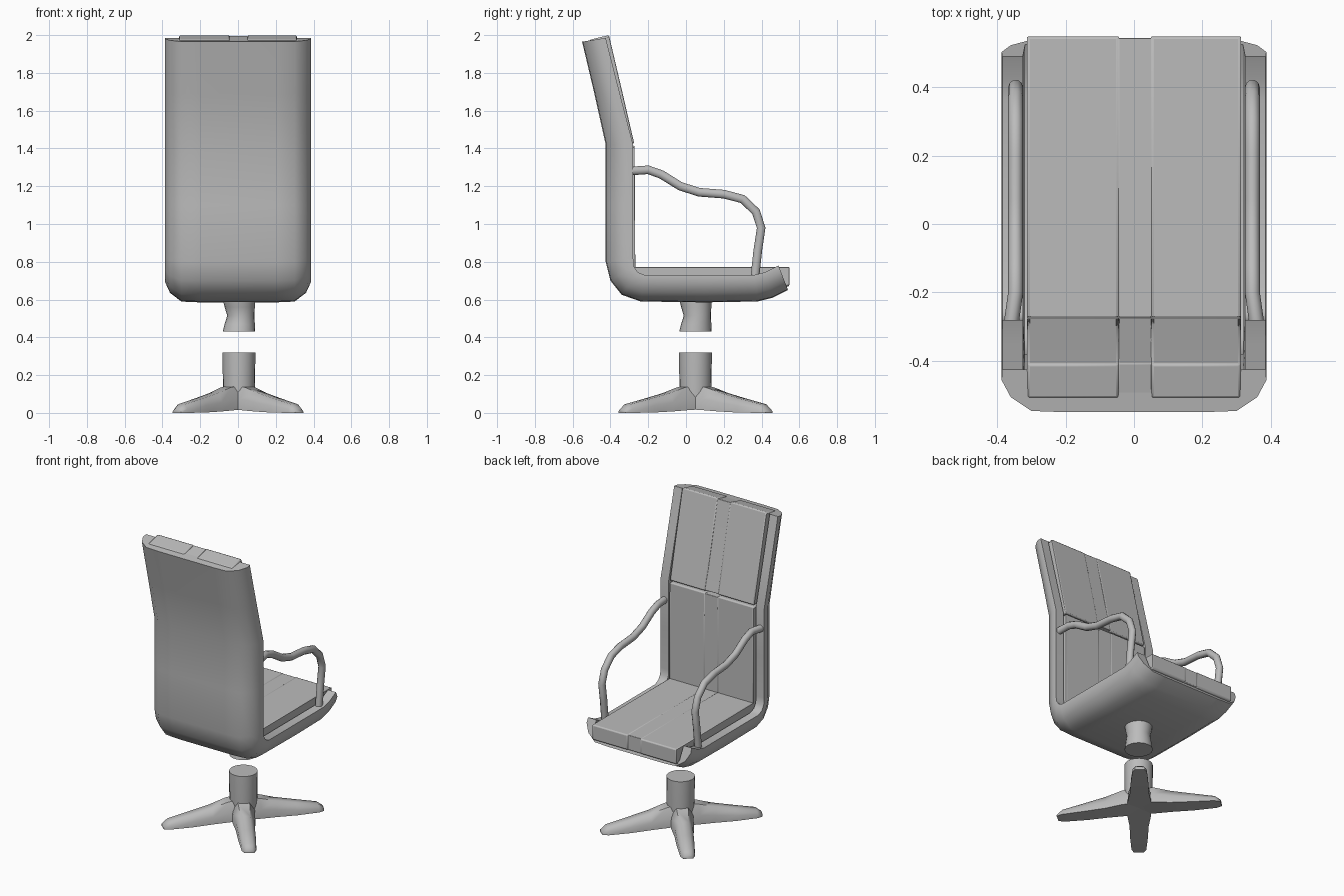
import bpy, bmesh, math
from mathutils import Vector

cube = bpy.data.objects.get("Cube")
if cube:
    bpy.data.objects.remove(cube, do_unlink=True)

grey = bpy.data.materials.new("plain grey")
grey.use_nodes = True
GREY = (0.5, 0.5, 0.5, 1)
grey.diffuse_color = GREY
grey.node_tree.nodes["Principled BSDF"].inputs["Base Color"].default_value = GREY


def finish(name, bm, bevel=0, angle=40):
    """Turn a bmesh into a shaded object, with optional rounded edges."""
    bmesh.ops.recalc_face_normals(bm, faces=bm.faces)
    mesh = bpy.data.meshes.new(name)
    bm.to_mesh(mesh)
    bm.free()
    obj = bpy.data.objects.new(name, mesh)
    bpy.context.collection.objects.link(obj)
    mesh.materials.append(grey)
    if bevel:
        mod = obj.modifiers.new("soft edges", "BEVEL")
        mod.width = bevel
        mod.segments = 2
        mod.limit_method = "ANGLE"
    bpy.ops.object.select_all(action="DESELECT")
    obj.select_set(True)
    bpy.context.view_layer.objects.active = obj
    bpy.ops.object.shade_smooth_by_angle(angle=math.radians(angle))
    return obj


def loft(name, rings, bevel=0, angle=40):
    """Skin a list of closed rings and cap both ends."""
    bm = bmesh.new()
    rows = [[bm.verts.new(p) for p in ring] for ring in rings]
    n = len(rows[0])
    for a, b in zip(rows, rows[1:]):
        for i in range(n):
            j = (i + 1) % n
            bm.faces.new((a[i], a[j], b[j], b[i]))
    caps = [bm.faces.new(rows[0]), bm.faces.new(rows[-1])]
    bmesh.ops.triangulate(bm, faces=caps)
    return finish(name, bm, bevel, angle)


def prism(name, profile, x0, x1, bevel):
    """Extrude a side profile (y, z) across the width."""
    return loft(name, [[(x, y, z) for y, z in profile] for x in (x0, x1)], bevel)


# Shell: a U-shaped section swept along matching outer and inner side lines
outer = [(-.55, 1.965), (-.485, 1.69), (-.425, 1.42), (-.425, 1.1), (-.425, .8),
         (-.4, .7), (-.34, .625), (-.24, .59), (.1, .585), (.38, .59), (.46, .61), (.54, .65)]
inner = [(-.425, 1.985), (-.35, 1.69), (-.28, 1.42), (-.28, 1.1), (-.28, .82),
         (-.275, .775), (-.255, .745), (-.22, .73), (.1, .73), (.36, .73), (.42, .745), (.49, .78)]
half = [(.2, 0), (.3, .03), (.36, .35), (.387, .75), (.385, 1), (.325, 1), (.318, .3)]
section = half + [(-x, f) for x, f in reversed(half)]
rings = []
for o, i in zip(outer, inner):
    a, b = Vector(o), Vector(i)
    rings.append([(x, *a.lerp(b, f)) for x, f in section])
loft("shell", rings, angle=50)

# Cushions: three panels each, with a centre strip set slightly back
cushions = {
    "upper_back_cushion": [(-.51, 1.975), (-.408, 2.0), (-.335, 1.69), (-.274, 1.425), (-.38, 1.425)],
    "lower_back_cushion": [(-.38, 1.415), (-.272, 1.415), (-.268, .72), (-.38, .72)],
    "seat_cushion": [(-.29, .64), (-.29, .772), (.548, .772), (.548, .672), (.45, .64)],
}
for name, profile in cushions.items():
    prism(name + "_right", profile, -.312, -.044, .008)
    prism(name + "_left", profile, .05, .312, .008)
    mid = [Vector(p) for p in profile]
    centre = sum(mid, Vector((0, 0))) / len(mid)
    prism(name + "_strip", [p - (p - centre).normalized() * .005 for p in mid], -.046, .052, .003)

# Armrests: bent tubes on both side lips
arm = [(-.3, 1.28), (-.2, 1.287), (-.13, 1.262), (-.03, 1.2), (.07, 1.168), (.2, 1.158),
       (.3, 1.132), (.37, 1.065), (.398, .98), (.38, .86), (.365, .72)]
for side, s in (("left", 1), ("right", -1)):
    rings = []
    for k, (y, z) in enumerate(arm):
        a = Vector(arm[max(k - 1, 0)])
        b = Vector(arm[min(k + 1, len(arm) - 1)])
        t = (b - a).normalized()
        x = s * (.36 if k == 0 else .346)
        ring = []
        for q in range(10):
            u = q * math.tau / 10
            c, d = .022 * math.cos(u), .024 * math.sin(u)
            ring.append((x + c, y - t.y * d, z + t.x * d))
        rings.append(ring)
    loft("armrest_" + side, rings, angle=60)


# Pedestal: waisted stub under the seat and a separate lower column
def column(name, levels):
    rings = []
    for z, r, dx in levels:
        rings.append([(.005 + dx + r * math.cos(q * math.tau / 20),
                       .05 + dx + r * math.sin(q * math.tau / 20), z) for q in range(20)])
    loft(name, rings)


column("seat_stub", [(.43, .086, 0), (.47, .08, .004), (.515, .072, .01), (.56, .08, .004), (.6, .085, 0)])
column("base_column", [(.03, .08, 0), (.14, .085, 0), (.32, .087, 0)])

# Base legs: four tapering arms on the diagonals
leg = [(0, .075, .02, .15), (.1, .07, .015, .135), (.2, .058, .008, .105),
       (.33, .054, .002, .075), (.47, .045, 0, .045), (.505, .03, 0, .02)]
for k, (sx, sy) in enumerate(((1, 1), (-1, 1), (-1, -1), (1, -1))):
    d = Vector((sx * .64, sy * .77, 0))
    w = Vector((-d.y, d.x, 0))
    hub = Vector((0, .05, 0))
    rings = []
    for r, hw, lo, hi in leg:
        shape = [(-1, lo), (-.95, lo + (hi - lo) * .5), (-.5, hi), (.5, hi),
                 (.95, lo + (hi - lo) * .5), (1, lo)]
        rings.append([hub + d * r + w * (f * hw) + Vector((0, 0, z)) for f, z in shape])
    loft("base_leg_%d" % (k + 1), rings, angle=60)
